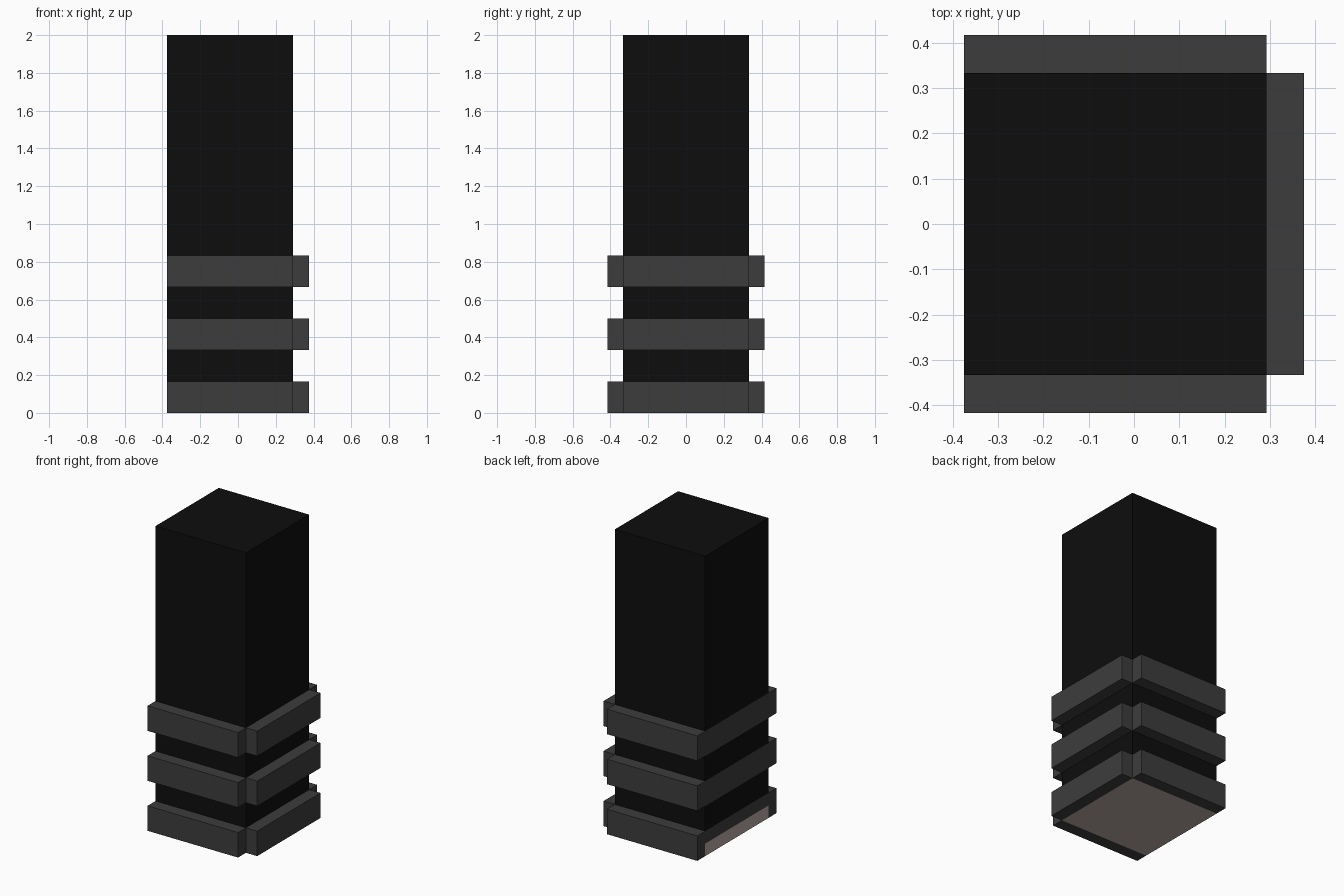
import bpy, bmesh
from mathutils import Vector

cube = bpy.data.objects.get("Cube")
if cube:
    bpy.data.objects.remove(cube, do_unlink=True)

U = 1 / 12                      # one block unit
X0, X1, XB = -4.5 * U, 3.5 * U, 4.5 * U
Y, YB = 4 * U, 5 * U
BANDS = [(0, 2 * U), (4 * U, 6 * U), (8 * U, 10 * U)]


def material(name, rgb):
    m = bpy.data.materials.new(name)
    m.use_nodes = True
    m.diffuse_color = (*rgb, 1)
    bsdf = m.node_tree.nodes["Principled BSDF"]
    bsdf.inputs["Base Color"].default_value = (*rgb, 1)
    bsdf.inputs["Roughness"].default_value = 0.8
    return m


BLACK = material("black", (0.0042, 0.0042, 0.0042))
GREY = material("dark_grey", (0.046, 0.046, 0.046))
TAN = material("pale_brown", (0.48, 0.39, 0.38))


def box(name, lo, hi, mats, cuts=(), rule=None):
    """Box between two corners, cut at heights and coloured by a face rule."""
    bm = bmesh.new()
    bmesh.ops.create_cube(bm, size=1)
    lo, hi = Vector(lo), Vector(hi)
    for v in bm.verts:
        v.co = (lo + hi) / 2 + v.co * (hi - lo)
    for z in cuts:
        bmesh.ops.bisect_plane(bm, geom=bm.verts[:] + bm.edges[:] + bm.faces[:],
                               plane_co=(0, 0, z), plane_no=(0, 0, 1))
    if rule:
        for f in bm.faces:
            f.material_index = rule(f.calc_center_median().z)
    me = bpy.data.meshes.new(name)
    bm.to_mesh(me)
    bm.free()
    for m in mats:
        me.materials.append(m)
    ob = bpy.data.objects.new(name, me)
    bpy.context.collection.objects.link(ob)
    return ob


# Column: black with flush grey stripes at the bands and a pale lower end
def column_colour(z):
    if z < U:
        return 2
    return 1 if any(a < z < b for a, b in BANDS) else 0


cuts = [U] + [z for band in BANDS for z in band if z > 0]
box("column", (X0, -Y, 0), (X1, Y, 2), [BLACK, GREY, TAN], cuts, column_colour)

# Raised bands on the front, back and outer side, with open corners
for level, (a, b) in zip(("lower", "middle", "upper"), BANDS):
    box(level + "_front_band", (X0, -YB, a), (X1, -Y, b), [GREY])
    box(level + "_back_band", (X0, Y, a), (X1, YB, b), [GREY])
    box(level + "_side_band", (X1, -Y, a), (XB, Y, b), [GREY])
